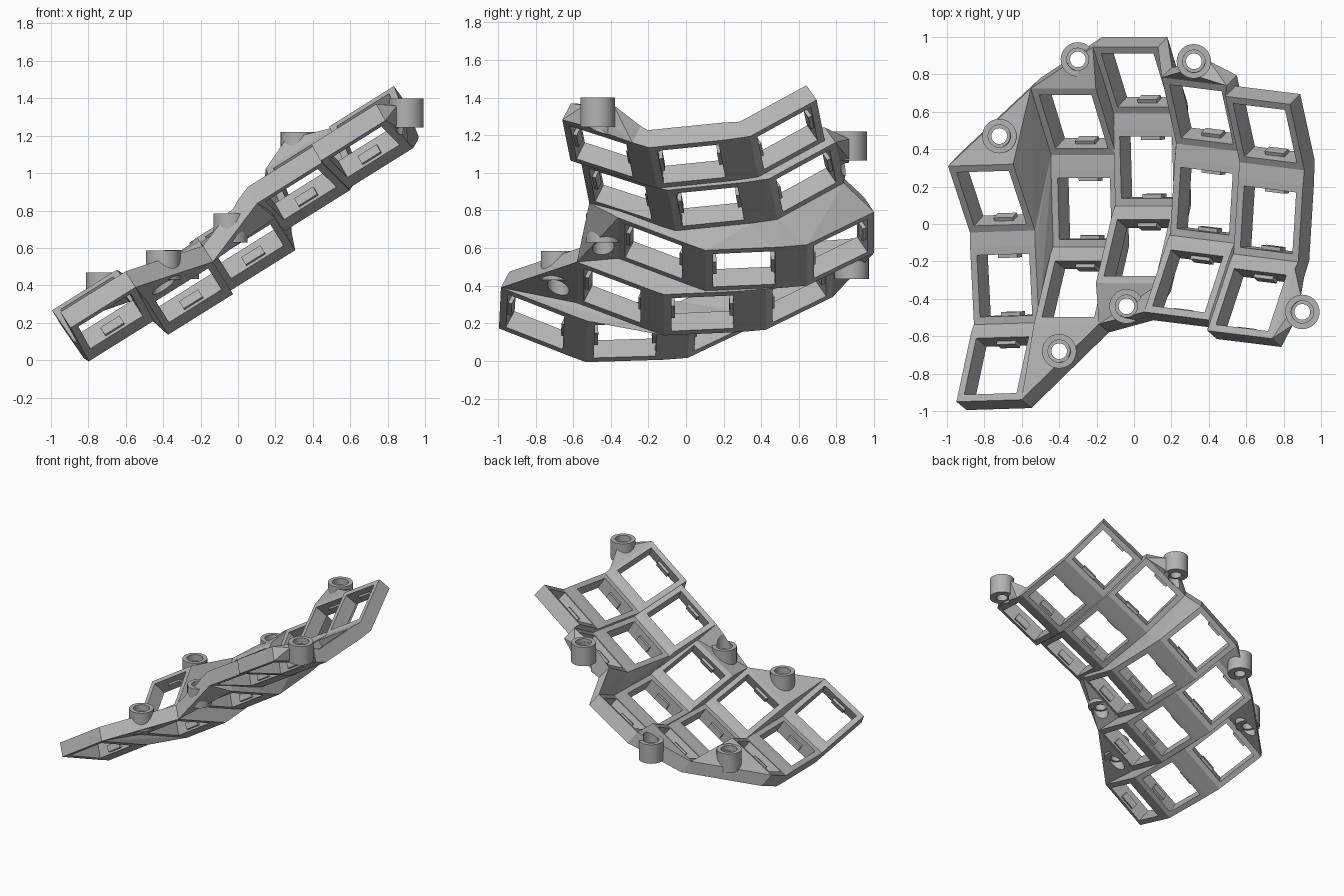
import bpy, bmesh, math
from mathutils import Matrix, Vector

cube = bpy.data.objects.get("Cube")
if cube:
    bpy.data.objects.remove(cube)

grey = bpy.data.materials.new("plain grey")
grey.use_nodes = True
grey.diffuse_color = (0.45, 0.45, 0.45, 1)
grey.node_tree.nodes["Principled BSDF"].inputs["Base Color"].default_value = (0.45, 0.45, 0.45, 1)

SIZE, HOLE, THICK = 0.41, 0.33, 0.11
TENT = Matrix.Rotation(math.radians(-32), 4, 'Y')
# Column centres with sideways splay, listed from the low side to the high side
COLUMNS = [((-0.663, -0.325, 0.155), 1.5), ((-0.235, 0.085, 0.30), 0), ((0.097, 0.305, 0.535), 0),
           ((0.408, 0.125, 0.867), -6), ((0.747, 0.025, 1.093), -6)]
# Row offset and pitch: front, middle, back
ROWS = [((0, -0.455, 0.105), -24), ((0, 0, 0), 3), ((0, 0.49, 0.12), 30)]
FRONT, MIDDLE, BACK = 0, 1, 2


def frame(c, r):
    centre, splay = COLUMNS[c]
    offset, pitch = ROWS[r]
    return (Matrix.Translation(centre) @ TENT @ Matrix.Rotation(math.radians(splay), 4, 'Z')
            @ Matrix.Translation(offset) @ Matrix.Rotation(math.radians(pitch), 4, 'X'))


def post(c, r, side, end):
    """Top and bottom points of one corner of a key frame."""
    m = frame(c, r)
    return [m @ Vector((side * SIZE / 2, end * SIZE / 2, z * THICK / 2)) for z in (-1, 1)]


def new_object(name, bm):
    bmesh.ops.recalc_face_normals(bm, faces=bm.faces)
    mesh = bpy.data.meshes.new(name)
    bm.to_mesh(mesh)
    bm.free()
    mesh.materials.append(grey)
    obj = bpy.data.objects.new(name, mesh)
    bpy.context.collection.objects.link(obj)
    return obj


def add_hull(bm, points):
    verts = [bm.verts.new(p) for p in points]
    res = bmesh.ops.convex_hull(bm, input=verts)
    spare = {v for v in res["geom_interior"] + res["geom_unused"] if isinstance(v, bmesh.types.BMVert)}
    bmesh.ops.delete(bm, geom=list(spare), context='VERTS')


def hull(name, points):
    bm = bmesh.new()
    add_hull(bm, points)
    bmesh.ops.dissolve_limit(bm, angle_limit=0.01, verts=bm.verts, edges=bm.edges)
    return new_object(name, bm)


def box(name, size, centre=(0, 0, 0)):
    bm = bmesh.new()
    bmesh.ops.create_cube(bm, size=1, matrix=Matrix.Translation(centre) @ Matrix.Diagonal((*size, 1)))
    return new_object(name, bm)


def combine(obj, tool, operation='DIFFERENCE'):
    mod = obj.modifiers.new("combine", 'BOOLEAN')
    mod.operation, mod.solver, mod.object = operation, 'EXACT', tool
    bpy.context.view_layer.objects.active = obj
    bpy.ops.object.modifier_apply(modifier=mod.name)
    bpy.data.objects.remove(tool)


# Key frame: square plate with a square hole and a small clip on two walls
key = box("key_frame", (SIZE, SIZE, THICK))
combine(key, box("hole_cutter", (HOLE, HOLE, 1)))
for side in (-1, 1):
    combine(key, box("clip", (0.12, 0.04, 0.05), (0, side * HOLE / 2, -0.015)), 'UNION')
for c in range(5):
    for r in range(3):
        obj = bpy.data.objects.new(f"key_frame_{c}_{r}", key.data)
        obj.matrix_world = frame(c, r)
        bpy.context.collection.objects.link(obj)
bpy.data.objects.remove(key)

# Webs between rows, between columns and at the corners where four keys meet
webs = bmesh.new()
for c in range(5):
    for r in range(3):
        if r < BACK:
            add_hull(webs, [p for s in (-1, 1) for p in post(c, r, s, 1) + post(c, r + 1, s, -1)])
        if c < 4:
            add_hull(webs, [p for e in (-1, 1) for p in post(c, r, 1, e) + post(c + 1, r, -1, e)])
        if c < 4 and r < BACK:
            add_hull(webs, post(c, r, 1, 1) + post(c, r + 1, 1, -1)
                     + post(c + 1, r, -1, 1) + post(c + 1, r + 1, -1, -1))
new_object("webs", webs)


def boss(name, x, y, top):
    """Screw boss: a lathed tube with a stepped bore."""
    low = top - 0.155
    profile = [(0.042, low), (0.092, low), (0.092, top), (0.06, top), (0.06, top - 0.05), (0.042, top - 0.05)]
    bm = bmesh.new()
    verts = [bm.verts.new((rad, 0, z)) for rad, z in profile]
    edges = [bm.edges.new((verts[i - 1], verts[i])) for i in range(len(verts))]
    bmesh.ops.spin(bm, geom=verts + edges, cent=(0, 0, 0), axis=(0, 0, 1), angle=math.tau, steps=32)
    bmesh.ops.remove_doubles(bm, verts=bm.verts, dist=0.0005)
    obj = new_object(name, bm)
    obj.location = (x, y, 0)
    bpy.context.view_layer.objects.active = obj
    obj.select_set(True)
    bpy.ops.object.shade_smooth_by_angle(angle=math.radians(35))
    obj.select_set(False)


def bore(x, y):
    bm = bmesh.new()
    bmesh.ops.create_cone(bm, cap_ends=True, segments=32, radius1=0.058, radius2=0.058, depth=4,
                          matrix=Matrix.Translation((x, y, 0)))
    return new_object("bore_cutter", bm)


# Corner gussets at the outline, each carrying a screw boss
GUSSETS = [("front_low", (-0.40, -0.68, 0.585),
            [post(0, FRONT, 1, -1) + post(1, FRONT, -1, -1) + post(1, FRONT, 1, -1)]),
           ("front_middle", (-0.04, -0.44, 0.785),
            [post(1, FRONT, 1, -1) + post(2, FRONT, 1, -1) + post(2, FRONT, -1, -1),
             post(1, FRONT, 1, -1) + post(2, FRONT, 1, -1) + post(3, FRONT, -1, -1)]),
           ("back_low", (-0.72, 0.47, 0.47),
            [post(0, BACK, -1, 1) + post(0, BACK, 1, 1) + post(1, BACK, -1, 1)]),
           ("back_middle", (-0.30, 0.88, 0.59),
            [post(1, BACK, -1, 1) + post(1, BACK, 1, 1) + post(2, BACK, -1, 1)])]
for name, place, groups in GUSSETS:
    for points in groups:
        combine(hull(name + "_gusset", points), bore(*place[:2]))
    boss(name + "_boss", *place)

# Bosses outside the outline, held by tapered arms
ARMS = [("back_high", (0.32, 0.87, 1.22), post(3, BACK, -1, 1) + post(3, BACK, 1, 1)),
        ("front_high", (0.90, -0.47, 1.40), post(4, FRONT, 1, -1) + post(4, FRONT, 1, 1))]
for name, place, points in ARMS:
    x, y, top = place
    middle = sum(points, Vector()) / len(points)
    toward = Vector((middle.x - x, middle.y - y, 0)).normalized()
    across = Vector((-toward.y, toward.x, 0))
    grip = [Vector((x, y, top - d)) + toward * 0.03 + across * s * 0.08
            for s in (-1, 1) for d in (0.04, 0.15)]
    combine(hull(name + "_arm", points + grip), bore(x, y))
    boss(name + "_boss", *place)
